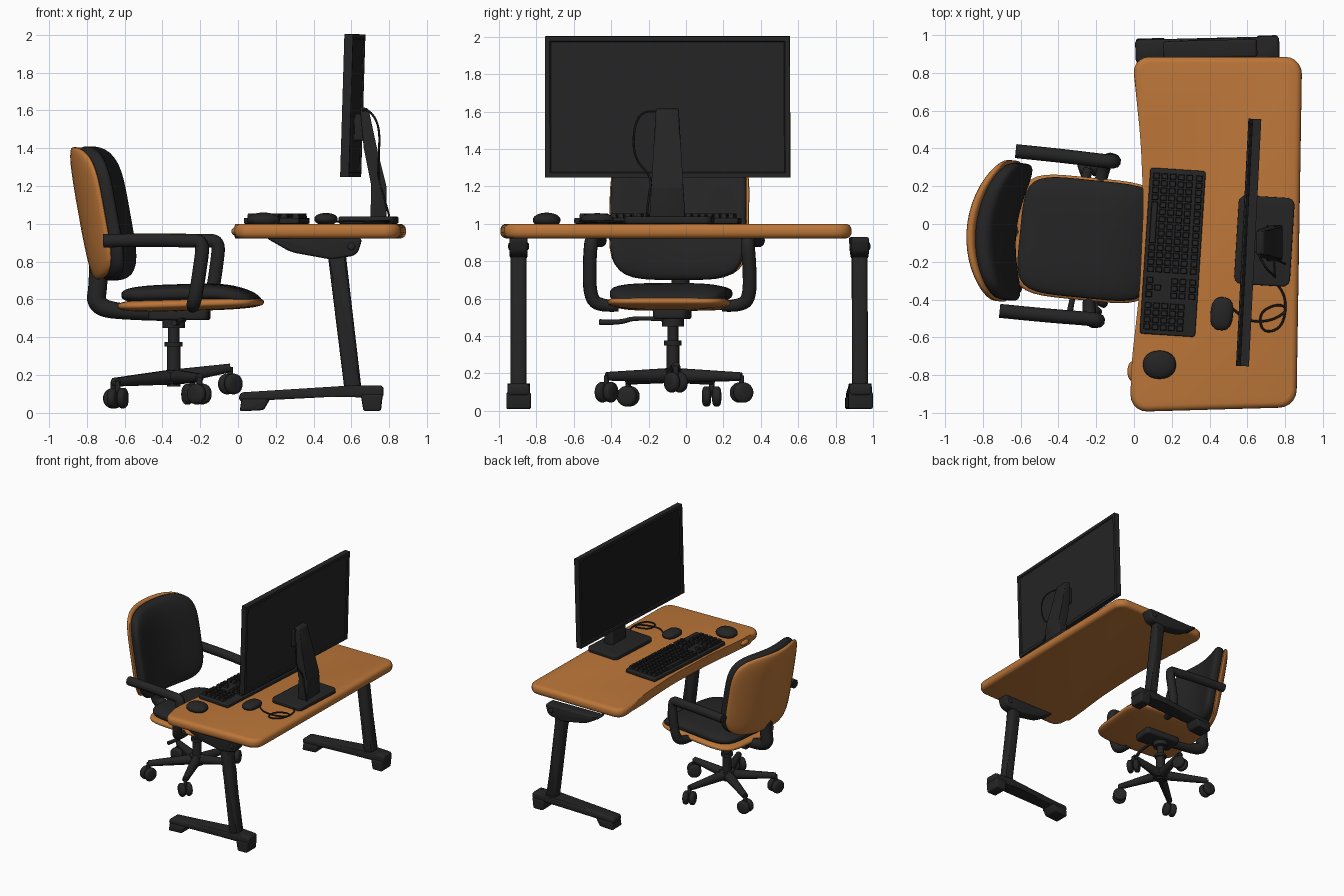
import bpy, bmesh, math
from mathutils import Matrix, Vector

cube = bpy.data.objects.get("Cube")
if cube:
    bpy.data.objects.remove(cube, do_unlink=True)


def material(name, rgb):
    m = bpy.data.materials.new(name)
    m.use_nodes = True
    m.diffuse_color = (*rgb, 1)
    m.node_tree.nodes["Principled BSDF"].inputs["Base Color"].default_value = (*rgb, 1)
    return m


ORANGE = material("orange wood", (0.5, 0.18, 0.04))
BLACK = material("black plastic", (0.018, 0.018, 0.018))
SCREEN = material("dark screen", (0.011, 0.011, 0.011))
WORLD = Matrix.Identity(4)
UPRIGHT = Matrix.Rotation(math.pi / 2, 4, "X")   # profile drawn in x and z


def place(x, y, z=0, yaw=0):
    return Matrix.Translation((x, y, z)) @ Matrix.Rotation(yaw, 4, "Z")


def finish(name, bm, mats, frame=WORLD):
    bmesh.ops.recalc_face_normals(bm, faces=bm.faces)
    mesh = bpy.data.meshes.new(name)
    bm.to_mesh(mesh)
    bm.free()
    for m in mats:
        mesh.materials.append(m)
    mesh.shade_smooth()
    mesh.set_sharp_from_angle(angle=math.radians(40))
    ob = bpy.data.objects.new(name, mesh)
    bpy.context.collection.objects.link(ob)
    ob.matrix_world = frame
    return ob


def slab(name, outline, low, high, mat, frame=WORLD, corner=0.02, rim=0.01, warp=None):
    """Outline with rounded corners, extruded, with a rounded rim."""
    bm = bmesh.new()
    bm.faces.new([bm.verts.new((x, y, low)) for x, y in outline])
    bmesh.ops.bevel(bm, geom=bm.verts[:], offset=corner, segments=5, profile=0.5, affect="VERTICES")
    ext = bmesh.ops.extrude_face_region(bm, geom=bm.faces[:])
    for v in ext["geom"]:
        if isinstance(v, bmesh.types.BMVert):
            v.co.z = high
    edges = [e for e in bm.edges if abs(e.verts[0].co.z - e.verts[1].co.z) < 1e-5]
    bmesh.ops.bevel(bm, geom=edges, offset=rim, segments=4, profile=0.5, affect="EDGES")
    if warp:
        for v in bm.verts:
            v.co = warp(v.co)
    return finish(name, bm, [mat], frame)


def rect(a, b):
    return [(-a, -b), (a, -b), (a, b), (-a, b)]


def pillow(name, size, mat, frame=WORLD, plan=5, edge=3, warp=None, cuts=12):
    """Cube rounded separately in plan and at its edge."""
    bm = bmesh.new()
    bmesh.ops.create_cube(bm, size=2)
    bmesh.ops.subdivide_edges(bm, edges=bm.edges[:], cuts=cuts, use_grid_fill=True)
    for v in bm.verts:
        x, y, z = v.co
        r = max(abs(x), abs(y))
        if r:
            k = r / (abs(x) ** plan + abs(y) ** plan) ** (1 / plan)
            x, y = x * k, y * k
        s = max(r, abs(z)) / (r ** edge + abs(z) ** edge) ** (1 / edge)
        p = Vector((x * s * size[0], y * s * size[1], z * s * size[2]))
        v.co = warp(p) if warp else p
    return finish(name, bm, [mat], frame)


def tube(name, points, mat, frame=WORLD, sides=3):
    """Smooth tube through (x, y, z, radius) points."""
    cu = bpy.data.curves.new(name, "CURVE")
    cu.dimensions = "3D"
    cu.bevel_depth = 1
    cu.bevel_resolution = sides
    cu.use_fill_caps = True
    sp = cu.splines.new("NURBS")
    sp.points.add(len(points) - 1)
    for p, (x, y, z, r) in zip(sp.points, points):
        p.co = (x, y, z, 1)
        p.radius = r
    sp.order_u = min(3, len(points))
    sp.use_endpoint_u = True
    sp.resolution_u = 6
    tmp = bpy.data.objects.new(name, cu)
    bpy.context.collection.objects.link(tmp)
    bpy.context.view_layer.update()
    mesh = bpy.data.meshes.new_from_object(tmp.evaluated_get(bpy.context.evaluated_depsgraph_get()))
    bm = bmesh.new()
    bm.from_mesh(mesh)
    bpy.data.objects.remove(tmp, do_unlink=True)
    bpy.data.meshes.remove(mesh)
    for f in bm.faces:
        f.material_index = 0
    return finish(name, bm, [mat], frame)


# Desk top with a curved user edge
slab("desk_top", [(-0.02, -0.995), (0.86, -0.97), (0.89, 0.885), (-0.01, 0.885), (0.035, 0.45),
                  (0.05, 0.1), (0.03, -0.35), (-0.015, -0.75)],
     0.922, 1.0, ORANGE, corner=0.09, rim=0.032)
pillow("desk_edge_knob", (0.03, 0.055, 0.025), ORANGE, place(-0.005, -0.78, 0.96), 2, 2, cuts=5)

# Desk legs: bracket, column, foot bar, pads
for side, y, yaw in (("right", -0.895, 0.0), ("left", 0.915, 0.025)):
    base = place(0, y, 0, yaw)
    up = base @ UPRIGHT
    slab(side + "_leg_bracket", [(0.14, 0.93), (0.28, 0.85), (0.5, 0.81), (0.63, 0.835), (0.66, 0.93)],
         -0.048, 0.048, BLACK, up, 0.03, 0.015)
    slab(side + "_leg_column", [(0.565, 0.11), (0.655, 0.11), (0.57, 0.84), (0.475, 0.84)],
         -0.042, 0.042, BLACK, up, 0.005, 0.025)
    slab(side + "_foot_bar", [(0.005, 0.06), (0.5, 0.085), (0.77, 0.08), (0.77, 0.145), (0.6, 0.145), (0.01, 0.108)],
         -0.06, 0.06, BLACK, up, 0.02, 0.018)
    slab(side + "_front_pad", [(0.01, 0.008), (0.135, 0.015), (0.17, 0.075), (0.02, 0.075)],
         -0.066, 0.066, BLACK, up, 0.012, 0.012)
    slab(side + "_rear_pad", [(0.665, 0.01), (0.755, 0.01), (0.765, 0.1), (0.65, 0.1)],
         -0.066, 0.066, BLACK, up, 0.012, 0.012)
    pillow(side + "_bracket_bolt", (0.025, 0.025, 0.056), BLACK, up @ place(0.6, 0.88), 2, 4, cuts=5)

# Monitor panel, inset on both faces
bm = bmesh.new()
bmesh.ops.create_cube(bm, size=1, matrix=Matrix.Diagonal((0.046, 1.31, 0.755, 1)))
faces = [f for f in bm.faces if abs(f.normal.x) > 0.9]
for f in faces:
    bmesh.ops.inset_individual(bm, faces=[f], thickness=0.035)
    bmesh.ops.inset_individual(bm, faces=[f], thickness=0.008, depth=-0.008)
    f.material_index = 1 if f.normal.x < 0 else 0
finish("monitor_panel", bm, [BLACK, SCREEN],
       place(0.607, -0.098, 1.625, -0.05) @ Matrix.Rotation(0.03, 4, "Y"))

# Monitor stand
slab("monitor_base", rect(0.148, 0.235), 1.0, 1.038, BLACK, place(0.69, -0.09, 0, -0.06), 0.04, 0.01)
taper = lambda p: Vector((p.x, p.y, p.z * (1.2 - 0.75 * (p.y - 1.03))))
slab("monitor_neck", [(0.70, 1.03), (0.785, 1.03), (0.785, 1.2), (0.735, 1.4), (0.69, 1.61),
                      (0.645, 1.62), (0.665, 1.4), (0.705, 1.2)],
     -0.08, 0.08, BLACK, place(0, -0.1) @ UPRIGHT, 0.012, 0.01, taper)
slab("monitor_mount", rect(0.045, 0.05), 1.44, 1.58, BLACK, place(0.64, -0.1), 0.01, 0.01)
C = 0.006
tube("monitor_cable", [(0.66, -0.16, 1.6, C), (0.69, -0.23, 1.61, C), (0.75, -0.28, 1.52, C),
                       (0.745, -0.28, 1.35, C), (0.74, -0.18, 1.25, C), (0.77, -0.2, 1.15, C),
                       (0.8, -0.21, 1.04, C)], BLACK, sides=1)

# Keyboard: tray plus rows of tapered keys
KEYS = place(0.205, -0.15, 1.0, -0.065)
slab("keyboard_tray", rect(0.147, 0.44), 0, 0.032, BLACK, KEYS, 0.015, 0.008)
bm = bmesh.new()
pitch = 0.038


def key(row, col, span=1):
    gap = 0.02 * ((col > 13) + (col > 16))
    y = 0.418 - gap - pitch * (col + span / 2)
    x = -0.112 + 0.044 * row + (0.008 if row == 5 else 0)
    m = Matrix.Translation((x, y, 0.036)) @ Matrix.Diagonal((0.038, pitch * span - 0.005, 0.036, 1))
    for v in bmesh.ops.create_cube(bm, size=1, matrix=m)["verts"]:
        if v.co.z > 0.04:
            v.co.x += (x - v.co.x) * 0.25
            v.co.y -= math.copysign(0.004, v.co.y - y)


for row in range(6):
    for col in range(21):
        space = row == 0 and 4 <= col < 10
        empty = (14 <= col <= 16 and (row == 2 or (row == 1 and col != 15))) or (row == 5 and col > 16)
        if not space and not empty:
            key(row, col)
key(0, 4, 6)
finish("keyboard_keys", bm, [BLACK], KEYS)

# Mouse, cord and small dome
pillow("mouse", (0.06, 0.088, 0.032), BLACK, place(0.465, -0.475, 1.025, -0.1), 2.6, 2.2, cuts=8)
pillow("desk_dome", (0.088, 0.075, 0.04), BLACK, place(0.135, -0.745, 1.02), 2.2, 2, cuts=8)
loop = [(0.48, -0.4), (0.54, -0.47), (0.62, -0.52), (0.74, -0.51), (0.82, -0.45), (0.76, -0.42), (0.66, -0.47),
        (0.68, -0.58), (0.79, -0.55), (0.81, -0.38), (0.72, -0.28), (0.68, -0.2)]
tube("mouse_cord", [(x, y, 1.01 + 0.003 * (i % 3), C) for i, (x, y) in enumerate(loop)], BLACK, sides=1)

# Chair: seat
CHAIR = place(-0.34, -0.07, 0, -0.1)
droop = lambda p: Vector((p.x, p.y, p.z + 0.02 * p.x - 0.75 * max(0, p.x - 0.1) ** 2))
pillow("seat_cushion", (0.36, 0.313, 0.052), BLACK, CHAIR @ place(0.095, 0, 0.63), 5, 3, droop)
pillow("seat_pan", (0.375, 0.325, 0.036), ORANGE, CHAIR @ place(0.09, 0, 0.575), 5, 3,
       lambda p: Vector((p.x, p.y, p.z + 0.03 * p.x)))


# Chair: curved, leaning back
def bend(curve):
    return lambda p: Vector((p.z + curve * p.x ** 2 - 0.18 * p.y, p.x, p.y))


pillow("backrest_shell", (0.375, 0.35, 0.04), ORANGE, CHAIR @ place(-0.465, 0, 1.055), 4.5, 3, bend(0.9))
pillow("backrest_cushion", (0.365, 0.355, 0.075), BLACK, CHAIR @ place(-0.395, 0, 1.055), 4.5, 3, bend(0.75))
tube("backrest_support", [(-0.4, 0, 0.8, 0.05), (-0.4, 0, 0.68, 0.05), (-0.42, 0, 0.56, 0.05),
                          (-0.24, 0, 0.53, 0.04), (0, 0, 0.52, 0.035)], BLACK, CHAIR)

# Chair: arm loops
A = 0.037
for side, s in (("right", -1), ("left", 1)):
    tube(side + "_armrest", [(-0.33, s * 0.425, 0.91, A), (-0.1, s * 0.425, 0.915, A), (0.12, s * 0.42, 0.91, A),
                             (0.2, s * 0.42, 0.91, A), (0.185, s * 0.43, 0.78, A), (0.16, s * 0.43, 0.62, A),
                             (0.14, s * 0.39, 0.56, A), (0.13, s * 0.28, 0.56, 0.03)], BLACK, CHAIR)

# Chair: mechanism, lever and column
slab("seat_mechanism", rect(0.16, 0.09), 0.49, 0.55, BLACK, CHAIR @ place(0.03, 0), 0.03, 0.015)
tube("height_lever", [(0.06, -0.05, 0.49, 0.012), (0.06, -0.2, 0.5, 0.012), (0.05, -0.28, 0.47, 0.014),
                      (0.04, -0.39, 0.475, 0.016)], BLACK, CHAIR)
for name, r, low, high in (("column_upper", 0.03, 0.3, 0.51), ("column_lower", 0.036, 0.14, 0.36),
                           ("column_collar", 0.048, 0.35, 0.375), ("column_knob", 0.06, 0.45, 0.49),
                           ("base_hub", 0.06, 0.155, 0.225)):
    tube(name, [(0, 0, low, r), (0, 0, high, r)], BLACK, CHAIR)

# Chair: five-armed base with twin-wheel casters, slightly tilted
for i, reach in enumerate((0.3, 0.38, 0.38, 0.38, 0.38)):
    a = math.radians(72 * i + 3)
    c, s = math.cos(a), math.sin(a)
    x, y = reach * c, reach * s
    z = 0.093 + (0.2 if i == 0 else 0.05) * x
    spoke = place(-0.34, -0.07)
    tube(f"base_spoke_{i + 1}", [(0, 0, 0.19, 0.042), (x, y, z + 0.085, 0.024)], BLACK, spoke)
    tube(f"caster_stem_{i + 1}", [(x, y, z, 0.015), (x, y, z + 0.09, 0.015)], BLACK, spoke)
    for w in (-1, 1):
        wheel = spoke @ place(x, y, z, a + 0.6) @ Matrix.Translation((0, w * 0.027, 0)) @ UPRIGHT
        pillow(f"caster_{i + 1}_wheel_{'a' if w < 0 else 'b'}", (0.055, 0.055, 0.025), BLACK, wheel, 2, 3, cuts=6)
